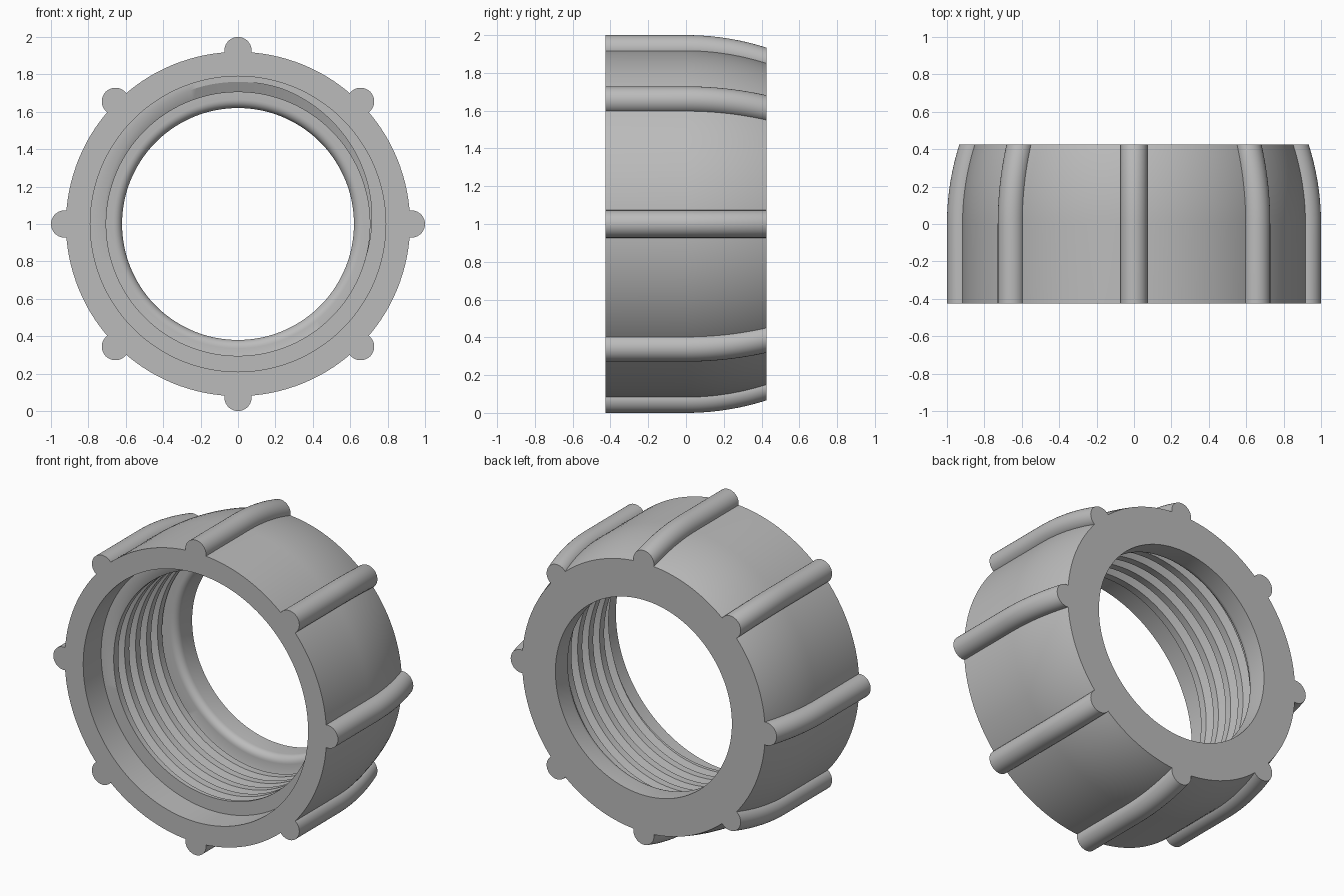
import bpy, bmesh, math
from math import sin, cos, pi, tau

cube = bpy.data.objects.get("Cube")
if cube:
    bpy.data.objects.remove(cube, do_unlink=True)

HALF = 0.425                 # half the depth along y
SEG = 128                    # divisions around the ring
START, END = -0.245, 0.27    # threaded part of the bore
PITCH = 0.11
CREST, ROOT = 0.705, 0.76

grey = bpy.data.materials.new("light grey plastic")
grey.use_nodes = True
colour = (0.5, 0.5, 0.5, 1)
grey.diffuse_color = colour
grey.node_tree.nodes["Principled BSDF"].inputs["Base Color"].default_value = colour


def outer_radius(y):
    """Straight front half, gently curving in towards the back."""
    bend = 1.40
    return 0.92 - (bend - math.sqrt(bend ** 2 - max(y, 0) ** 2))


def thread_radius(u):
    """Groove profile over one pitch, groove centred on whole numbers."""
    d = abs(u - round(u))
    t = min(max((d - 0.05) / 0.24, 0), 1)
    return ROOT + (CREST - ROOT) * t


def thread_points(turn):
    """Helical groove rows at one angle, trimmed to the threaded part."""
    points = []
    for k in range(-1, 7):
        for knot in (-0.29, -0.05, 0.05, 0.29):
            y = START + PITCH * (k + knot - turn)
            y = min(max(y, START), END)
            points.append((thread_radius((y - START) / PITCH + turn), y))
    return points


def finish(bm, name):
    bmesh.ops.remove_doubles(bm, verts=bm.verts, dist=1e-5)
    bmesh.ops.recalc_face_normals(bm, faces=bm.faces)
    mesh = bpy.data.meshes.new(name)
    bm.to_mesh(mesh)
    bm.free()
    mesh.materials.append(grey)
    obj = bpy.data.objects.new(name, mesh)
    bpy.context.collection.objects.link(obj)
    bpy.ops.object.select_all(action='DESELECT')
    obj.select_set(True)
    bpy.context.view_layer.objects.active = obj
    bpy.ops.object.shade_smooth_by_angle(angle=math.radians(30))
    return obj


# Back half of the outer wall, from back to front
wall_steps = [HALF * (1 - i / 12) for i in range(13)] + [-HALF]
outer = [(outer_radius(y), y) for y in wall_steps]

# Rounded lip behind the thread, ending in the back opening
lip = [(0.665 - 0.045 * sin(a), END + 0.045 * (1 - cos(a)))
       for a in (pi / 2 * i / 6 for i in range(7))]

# Threaded ring: one closed profile per angle, joined around the y axis
bm = bmesh.new()
columns = []
for i in range(SEG + 1):
    angle = tau * i / SEG
    profile = (outer + [(0.79, -HALF), (0.79, START)]
               + thread_points(i / SEG - 0.25) + lip + [(0.62, HALF)])
    columns.append([bm.verts.new((r * cos(angle), y, 1 + r * sin(angle)))
                    for r, y in profile])
for a, b in zip(columns, columns[1:]):
    for j in range(len(a)):
        k = (j + 1) % len(a)
        bm.faces.new((a[j], a[k], b[k], b[j]))
finish(bm, "threaded_ring")


# Grip ribs: round bars following the outer wall
def grip_rib(number):
    angle = tau * number / 8
    bm = bmesh.new()
    rings = []
    for y in wall_steps:
        centre = outer_radius(y) + 0.007
        ring = []
        for s in range(32):
            t = angle + tau * s / 32
            ring.append(bm.verts.new((centre * cos(angle) + 0.073 * cos(t), y,
                                      1 + centre * sin(angle) + 0.073 * sin(t))))
        rings.append(ring)
    for a, b in zip(rings, rings[1:]):
        for s in range(32):
            n = (s + 1) % 32
            bm.faces.new((a[s], a[n], b[n], b[s]))
    bm.faces.new(rings[0])
    bm.faces.new(rings[-1])
    finish(bm, f"grip_rib_{number + 1}")


for number in range(8):
    grip_rib(number)
